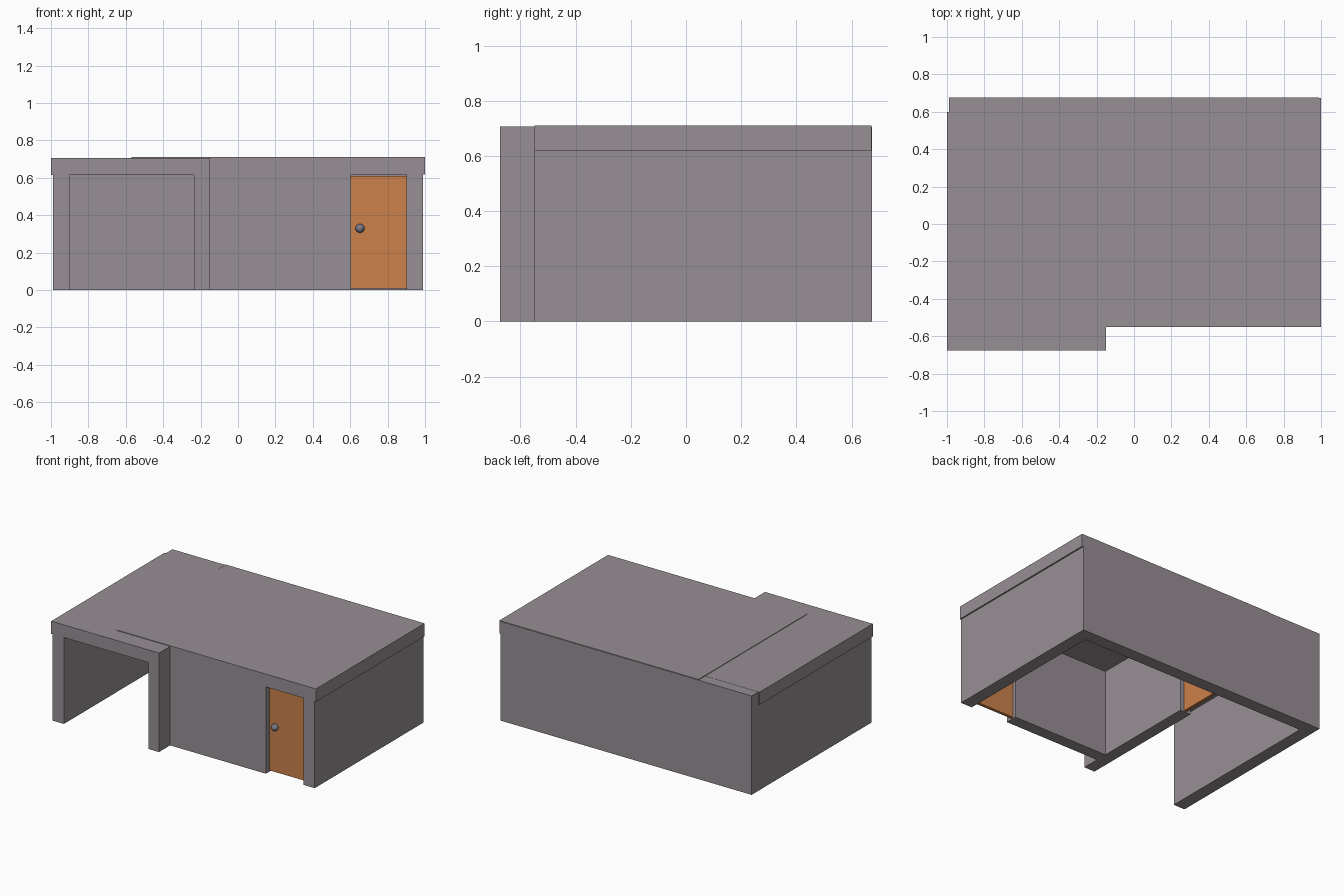
import bpy, bmesh

if "Cube" in bpy.data.objects:
    bpy.data.objects.remove(bpy.data.objects["Cube"], do_unlink=True)


def make_material(name, rgb):
    mat = bpy.data.materials.new(name)
    mat.use_nodes = True
    mat.diffuse_color = (*rgb, 1)
    mat.node_tree.nodes["Principled BSDF"].inputs["Base Color"].default_value = (*rgb, 1)
    return mat


GREY = make_material("warm grey plaster", (0.31, 0.275, 0.30))
WOOD = make_material("orange wood", (0.60, 0.22, 0.07))
METAL = make_material("knob metal", (0.20, 0.205, 0.25))


def extrude_plan(name, plan, z0, z1, mat):
    """Raise a floor-plan outline from z0 to z1."""
    bm = bmesh.new()
    base = bm.faces.new([bm.verts.new((x, y, z0)) for x, y in plan])
    top = bmesh.ops.extrude_face_region(bm, geom=[base])["geom"]
    moved = [v for v in top if isinstance(v, bmesh.types.BMVert)]
    bmesh.ops.translate(bm, verts=moved, vec=(0, 0, z1 - z0))
    bmesh.ops.recalc_face_normals(bm, faces=bm.faces)
    mesh = bpy.data.meshes.new(name)
    bm.to_mesh(mesh)
    bm.free()
    mesh.materials.append(mat)
    obj = bpy.data.objects.new(name, mesh)
    bpy.context.collection.objects.link(obj)
    return obj


def box(name, x0, x1, y0, y1, z0, z1, mat):
    return extrude_plan(name, [(x0, y0), (x1, y0), (x1, y1), (x0, y1)], z0, z1, mat)


def knob(name, location):
    bpy.ops.mesh.primitive_uv_sphere_add(segments=24, ring_count=12, radius=0.024, location=location)
    obj = bpy.context.object
    obj.name = name
    obj.data.materials.append(METAL)
    bpy.ops.object.shade_smooth_by_angle()


# Main dimensions
SIDE, IN_SIDE = 0.99, 0.90            # outer and inner faces of the side walls
BACK, IN_BACK = 0.675, 0.585          # outer and inner faces of the back wall
FRONT, IN_FRONT = -0.55, -0.465       # room front wall
GARAGE_FRONT = -0.675
PART_L, PART_R = -0.235, -0.15        # partition between garage and room
CEILING, WALL_TOP = 0.618, 0.705
DOOR_X, DOOR_Y = 0.605, 0.285         # free edges of the two doorways

# Side and back walls in one U-shaped plan
extrude_plan("outer_walls", [
    (SIDE, FRONT), (SIDE, BACK), (-SIDE, BACK), (-SIDE, GARAGE_FRONT),
    (-IN_SIDE, GARAGE_FRONT), (-IN_SIDE, IN_BACK), (IN_SIDE, IN_BACK), (IN_SIDE, FRONT),
], 0, WALL_TOP, GREY)

# Front wall joined to the garage partition
extrude_plan("front_and_partition_walls", [
    (DOOR_X, FRONT), (PART_R, FRONT), (PART_R, GARAGE_FRONT), (PART_L, GARAGE_FRONT),
    (PART_L, DOOR_Y), (PART_R, DOOR_Y), (PART_R, IN_FRONT), (DOOR_X, IN_FRONT),
], 0, WALL_TOP, GREY)

# Overlapping roof slabs
box("main_roof", -0.57, 1, FRONT, BACK - 0.002, CEILING, 0.71, GREY)
box("garage_roof", -1, PART_R, GARAGE_FRONT, 0.60, CEILING - 0.002, WALL_TOP + 0.001, GREY)

# Doors set halfway into the wall thickness
box("front_door", DOOR_X, IN_SIDE, -0.508, -0.487, 0.008, 0.61, WOOD)
box("partition_door", -0.203, -0.182, DOOR_Y, IN_BACK, 0.008, 0.61, WOOD)
knob("front_door_knob", (0.652, -0.517, 0.33))
knob("partition_door_knob", (-0.173, 0.335, 0.33))
